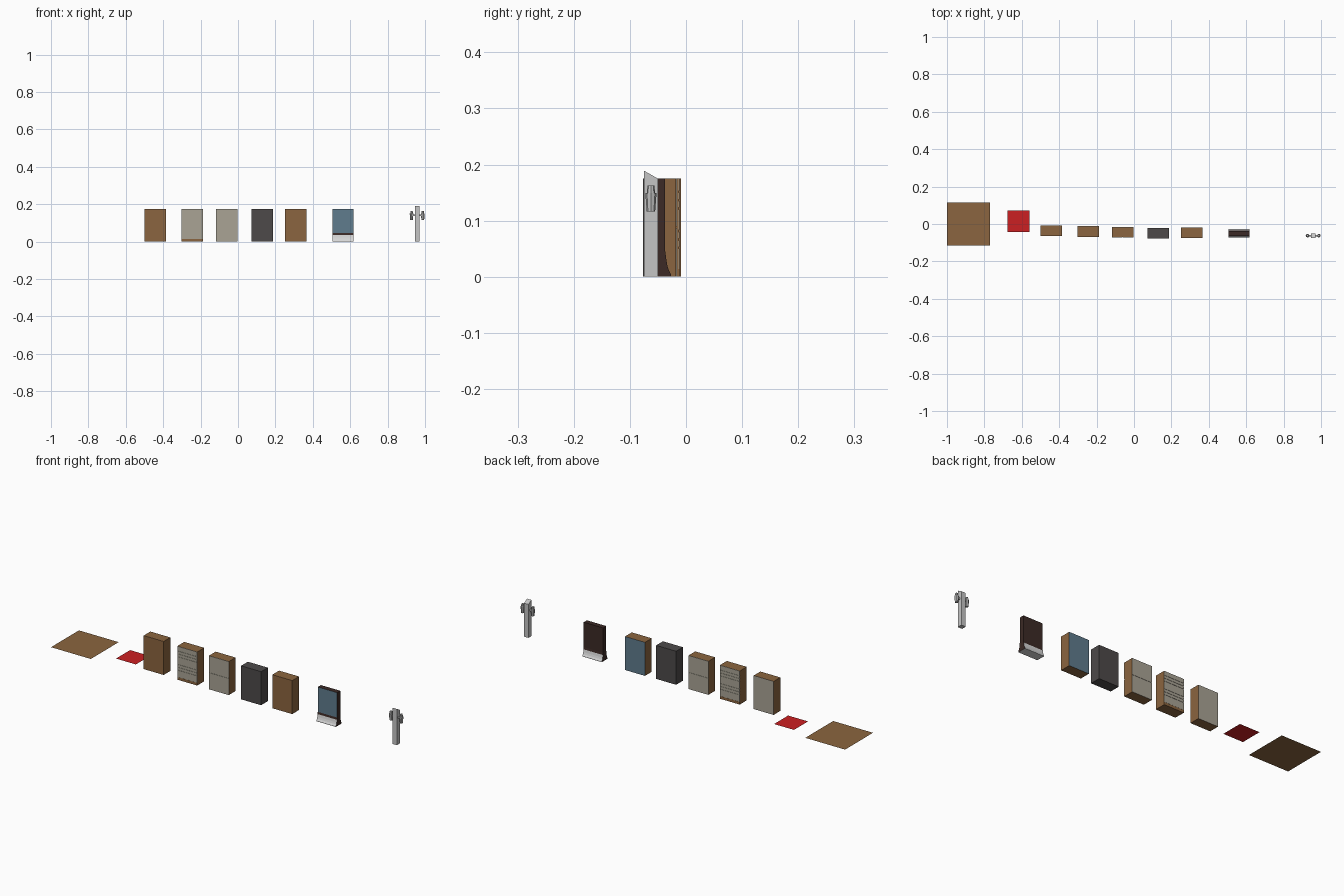
import bpy, bmesh, math

if "Cube" in bpy.data.objects:
    bpy.data.objects.remove(bpy.data.objects["Cube"])


def material(name, rgb):
    m = bpy.data.materials.new(name)
    m.diffuse_color = (*rgb, 1)
    m.use_nodes = True
    m.node_tree.nodes["Principled BSDF"].inputs["Base Color"].default_value = m.diffuse_color
    return m


BROWN = material("wood brown", (0.26, 0.13, 0.05))
RED = material("red", (0.60, 0.014, 0.016))
BEIGE = material("stone beige", (0.40, 0.37, 0.30))
CHARCOAL = material("charcoal", (0.075, 0.068, 0.068))
BLUE = material("slate blue", (0.115, 0.20, 0.27))
DARK = material("dark brown", (0.045, 0.023, 0.019))
WHITE = material("pale grey", (0.68, 0.68, 0.68))
METAL = material("metal grey", (0.56, 0.56, 0.56))


def finish(name, bm, mats, rule=None):
    bm.normal_update()
    if rule:
        for f in bm.faces:
            f.material_index = rule(f)
    me = bpy.data.meshes.new(name)
    bm.to_mesh(me)
    bm.free()
    for m in mats:
        me.materials.append(m)
    ob = bpy.data.objects.new(name, me)
    bpy.context.collection.objects.link(ob)
    return ob


def add_box(bm, x0, x1, y0, y1, z0, z1):
    g = bmesh.ops.create_cube(bm, size=1)
    for v in g["verts"]:
        v.co = ((x0, x1)[v.co.x > 0], (y0, y1)[v.co.y > 0], (z0, z1)[v.co.z > 0])
    return g["verts"]


def plate(name, x0, x1, y0, y1, mat):
    bm = bmesh.new()
    bm.faces.new([bm.verts.new(p) for p in
                  ((x0, y0, 0), (x1, y0, 0), (x1, y1, 0), (x0, y1, 0))])
    finish(name, bm, [mat])


def wall(name, x0, x1, y0, y1, side, front, back, inset=0.0):
    bm = bmesh.new()
    add_box(bm, x0, x1, y0 + inset, y1 - inset, 0, H)
    finish(name, bm, [side, front, back],
           lambda f: 1 if f.normal.y < -0.5 else 2 if f.normal.y > 0.5 else 0)


H = 0.175

# Flat ground tiles
plate("floor_tile", -1.0, -0.77, -0.115, 0.115, BROWN)
plate("red_tile", -0.675, -0.56, -0.043, 0.073, RED)

# Plain wall blocks
wall("brown_beige_wall", -0.50, -0.385, -0.064, -0.009, BROWN, BROWN, BEIGE)
wall("charcoal_wall", 0.072, 0.187, -0.077, -0.021, CHARCOAL, CHARCOAL, CHARCOAL)
wall("brown_blue_wall", 0.25, 0.365, -0.074, -0.018, BROWN, BROWN, BLUE)

# Banded wall: raised courses on both faces over a brown foot
D = 0.0015
x0, x1, y0, y1 = -0.302, -0.187, -0.070, -0.012
wall("banded_wall_core", x0, x1, y0, y1, BROWN, BEIGE, BEIGE, D)
bm = bmesh.new()
bands = [(0.014, 0.05), (0.053, 0.065), (0.068, 0.08), (0.083, 0.12),
         (0.123, 0.135), (0.138, 0.15), (0.153, H)]
for a, b in bands:
    add_box(bm, x0, x1, y0, y0 + D, a, b)
    add_box(bm, x0, x1, y1 - D, y1, a, b)
finish("banded_wall_courses", bm, [BEIGE])
bm = bmesh.new()
add_box(bm, x0, x1, y0, y1, 0, 0.0135)
finish("banded_wall_foot", bm, [BROWN])

# Panelled wall: four panels in front, two behind
x0, x1, y0, y1 = -0.118, -0.003, -0.072, -0.016
wall("panelled_wall_core", x0, x1, y0, y1, BROWN, BEIGE, BEIGE, D)
bm = bmesh.new()
xm, zm, gap = (x0 + x1) / 2, 0.088, 0.0015
for a, b in ((0, zm - gap), (zm + gap, H)):
    add_box(bm, x0, xm - gap, y0, y0 + D, a, b)
    add_box(bm, xm + gap, x1, y0, y0 + D, a, b)
    add_box(bm, x0, x1, y1 - D, y1, a, b)
finish("panelled_wall_panels", bm, [BEIGE])

# Thin wall with a flared skirt on both sides
half = [(0.013, H), (0.013, 0.045), (0.0145, 0.034), (0.0165, 0.021),
        (0.0195, 0.011), (0.0235, 0.004), (0.0235, 0)]
profile = [(-0.05 - y, z) for y, z in half] + [(-0.05 + y, z) for y, z in reversed(half)]
bm = bmesh.new()
base = bm.faces.new([bm.verts.new((0.505, y, z)) for y, z in profile])
g = bmesh.ops.extrude_face_region(bm, geom=[base], use_keep_orig=True)
for v in g["geom"]:
    if isinstance(v, bmesh.types.BMVert):
        v.co.x = 0.617
bmesh.ops.recalc_face_normals(bm, faces=bm.faces)


def skirt_rule(f):
    c = f.calc_center_median()
    if abs(f.normal.x) > 0.5:
        return 0
    if c.z < 0.034:
        return 2
    return 1 if f.normal.y < -0.5 and c.z > 0.06 else 0


finish("skirted_wall", bm, [DARK, BLUE, WHITE], skirt_rule)

# Lamp post with a slanted top
cx, cy, r = 0.958, -0.0625, 0.0125
bm = bmesh.new()
for v in add_box(bm, cx - r, cx + r, cy - r, cy + r, 0, H):
    if v.co.z > 0.1 and v.co.y < cy:
        v.co.z = 0.189
finish("lamp_post", bm, [METAL])

# Side lamps on short arms
for s, side in ((-1, "left"), (1, "right")):
    bm = bmesh.new()
    a, b = sorted((cx + s * 0.010, cx + s * 0.03))
    add_box(bm, a, b, cy - 0.004, cy + 0.004, 0.137, 0.145)
    for r1, r2, z0, z1 in ((0.0075, 0.010, 0.116, 0.149), (0.0075, 0.006, 0.149, 0.163)):
        c = bmesh.ops.create_cone(bm, cap_ends=True, segments=8,
                                  radius1=r1, radius2=r2, depth=z1 - z0)
        for v in c["verts"]:
            v.co.x += cx + s * 0.030
            v.co.y += cy
            v.co.z += (z0 + z1) / 2
    finish(side + "_lamp", bm, [METAL])
